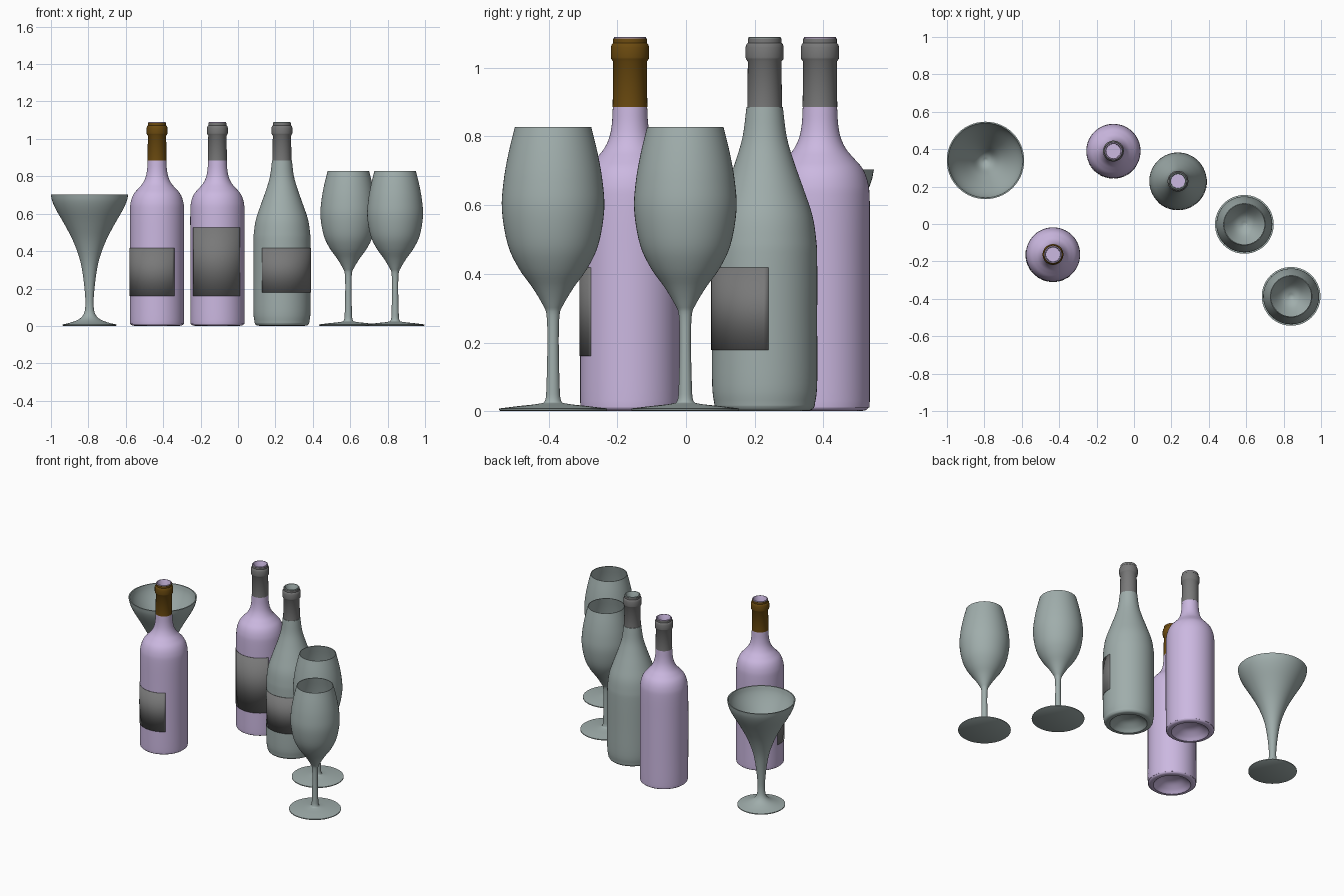
import bpy, bmesh, math
from mathutils import Vector

cube = bpy.data.objects.get("Cube")
if cube:
    bpy.data.objects.remove(cube, do_unlink=True)


def material(name, rgb):
    m = bpy.data.materials.new(name)
    m.use_nodes = True
    m.diffuse_color = (*rgb, 1)
    m.node_tree.nodes["Principled BSDF"].inputs["Base Color"].default_value = (*rgb, 1)
    return m


LILAC = material("lilac glass", (0.60, 0.48, 0.75))
GREEN = material("grey green glass", (0.35, 0.42, 0.41))
GREY = material("grey paper and foil", (0.19, 0.19, 0.19))
BROWN = material("brown foil", (0.15, 0.07, 0.005))


def smooth_run(points, steps=4):
    """Catmull-Rom curve through (radius, height) points."""
    p = [Vector(q) for q in points]
    if len(p) < 3:
        return p
    p = [2 * p[0] - p[1]] + p + [2 * p[-1] - p[-2]]
    out = []
    for a, b, c, d in zip(p, p[1:], p[2:], p[3:]):
        for i in range(steps):
            t = i / steps
            out.append(0.5 * (2 * b + (c - a) * t + (2 * a - 5 * b + 4 * c - d) * t * t
                              + (3 * b - a - 3 * c + d) * t ** 3))
    return out + [p[-2]]


def finish(name, bm, mat, place):
    mesh = bpy.data.meshes.new(name)
    bm.to_mesh(mesh)
    bm.free()
    mesh.materials.append(mat)
    ob = bpy.data.objects.new(name, mesh)
    ob.location = (*place, 0)
    bpy.context.collection.objects.link(ob)
    bpy.ops.object.select_all(action='DESELECT')
    ob.select_set(True)
    bpy.context.view_layer.objects.active = ob
    bpy.ops.object.shade_smooth_by_angle(angle=math.radians(40))
    return ob


def lathe(name, runs, mat, place, ring=False, segments=56):
    """Spin smooth runs, joined at sharp corners, around the upright axis."""
    prof = [q for run in runs for q in smooth_run(run)]
    if ring:
        prof.append(prof[0])
    bm = bmesh.new()
    verts = [bm.verts.new((max(q[0], 0), 0, q[1])) for q in prof]
    for a, b in zip(verts, verts[1:]):
        bm.edges.new((a, b))
    bmesh.ops.spin(bm, geom=bm.verts[:] + bm.edges[:], cent=(0, 0, 0), axis=(0, 0, 1),
                   angle=math.tau, steps=segments)
    bmesh.ops.remove_doubles(bm, verts=bm.verts, dist=0.0003)
    bmesh.ops.dissolve_degenerate(bm, edges=bm.edges, dist=0.0001)
    bmesh.ops.recalc_face_normals(bm, faces=bm.faces)
    return finish(name, bm, mat, place)


def label(name, place, radius, low, high, start, end, steps=28):
    """Thin curved paper plate, angles in degrees from +x."""
    bm = bmesh.new()
    cols = []
    for i in range(steps + 1):
        a = math.radians(start + (end - start) * i / steps)
        x, y = radius * math.cos(a), radius * math.sin(a)
        cols.append((bm.verts.new((x, y, low)), bm.verts.new((x, y, high))))
    for (a, b), (c, d) in zip(cols, cols[1:]):
        bm.faces.new((a, c, d, b))
    ob = finish(name, bm, GREY, place)
    mod = ob.modifiers.new("paper thickness", 'SOLIDIFY')
    mod.thickness = 0.002
    mod.offset = 0


TOP, FOIL_LOW = 1.09, 0.885


def bottle(name, place, body, glass, foil):
    # hollow underside, body with shoulder, lip and open mouth
    r = body[0][0]
    lathe(name + "_glass", [
        [(0, 0.055), (0.05, 0.047), (0.09, 0.022), (0.112, 0)],
        [(0.112, 0), (r - 0.012, 0.003), (r - 0.003, 0.012)] + body,
        [(0.047, FOIL_LOW), (0.047, TOP - 0.002)],
        [(0.045, TOP), (0.041, TOP)],
        [(0.039, TOP - 0.003), (0.038, 1.0)],
        [(0.038, 1.0), (0, 1.0)]], glass, place)
    # fill level inside the neck
    lathe(name + "_fill", [[(0, 1.0), (0.037, 1.0)], [(0.037, 1.005), (0, 1.005)]], LILAC, place)
    # foil sleeve with a rounded collar
    lathe(name + "_foil", [
        [(0.047, FOIL_LOW), (0.0505, FOIL_LOW)],
        [(0.0505, FOIL_LOW), (0.049, 1.018)],
        [(0.049, 1.018), (0.0545, 1.025)],
        [(0.0555, 1.03), (0.0555, 1.06)],
        [(0.0555, 1.06), (0.053, 1.068), (0.049, 1.072)],
        [(0.049, 1.072), (0.049, 1.085)],
        [(0.049, 1.085), (0.046, 1.085)]], foil, place, ring=True)


WIDE = [(0.145, 0.03), (0.145, 0.2), (0.145, 0.45), (0.145, 0.61), (0.14, 0.665), (0.125, 0.705),
        (0.1, 0.735), (0.077, 0.762), (0.061, 0.795), (0.053, 0.835), (0.05, FOIL_LOW)]
SLOPED = [(0.147, 0.025), (0.153, 0.08), (0.153, 0.25), (0.153, 0.44), (0.15, 0.5), (0.139, 0.57),
          (0.114, 0.645), (0.085, 0.727), (0.064, 0.8), (0.053, FOIL_LOW)]

front_place, back_place, green_place = (-0.433, -0.163), (-0.11, 0.39), (0.235, 0.229)
bottle("front_bottle", front_place, WIDE, LILAC, BROWN)
bottle("back_bottle", back_place, WIDE, LILAC, GREY)
bottle("green_bottle", green_place, SLOPED, GREEN, GREY)
label("front_bottle_label", front_place, 0.1465, 0.16, 0.418, -189, -51)
label("back_bottle_label", back_place, 0.1465, 0.16, 0.527, -152, -35)
label("green_bottle_label", green_place, 0.1545, 0.178, 0.418, -134, 4)

# wine glasses: foot, stem, bowl, rim and hollow inside
for i, place in enumerate([(0.59, -0.002), (0.84, -0.387)]):
    lathe(f"wine_glass_{i + 1}", [
        [(0, 0), (0.152, 0)],
        [(0.157, 0.003), (0.157, 0.008)],
        [(0.157, 0.008), (0.1, 0.015), (0.04, 0.022), (0.023, 0.032), (0.019, 0.08), (0.0165, 0.2),
         (0.019, 0.28), (0.03, 0.31), (0.06, 0.36), (0.1, 0.416), (0.132, 0.485), (0.149, 0.585),
         (0.144, 0.67), (0.13, 0.75), (0.111, 0.828)],
        [(0.111, 0.828), (0.107, 0.828)],
        [(0.107, 0.828), (0.126, 0.75), (0.14, 0.67), (0.145, 0.585), (0.128, 0.487),
         (0.095, 0.42), (0.05, 0.36), (0, 0.335)]], GREEN, place)

# wide goblet
lathe("goblet", [
    [(0, 0), (0.14, 0)],
    [(0.145, 0.003), (0.145, 0.008)],
    [(0.145, 0.008), (0.1, 0.018), (0.055, 0.037), (0.03, 0.065), (0.022, 0.11), (0.024, 0.17),
     (0.035, 0.27), (0.053, 0.36), (0.088, 0.455), (0.132, 0.54), (0.178, 0.62), (0.199, 0.667),
     (0.207, 0.703)],
    [(0.207, 0.703), (0.2, 0.703)],
    [(0.2, 0.703), (0.191, 0.667), (0.169, 0.62), (0.122, 0.54), (0.078, 0.465), (0.04, 0.4),
     (0, 0.375)]], GREEN, (-0.794, 0.34))
